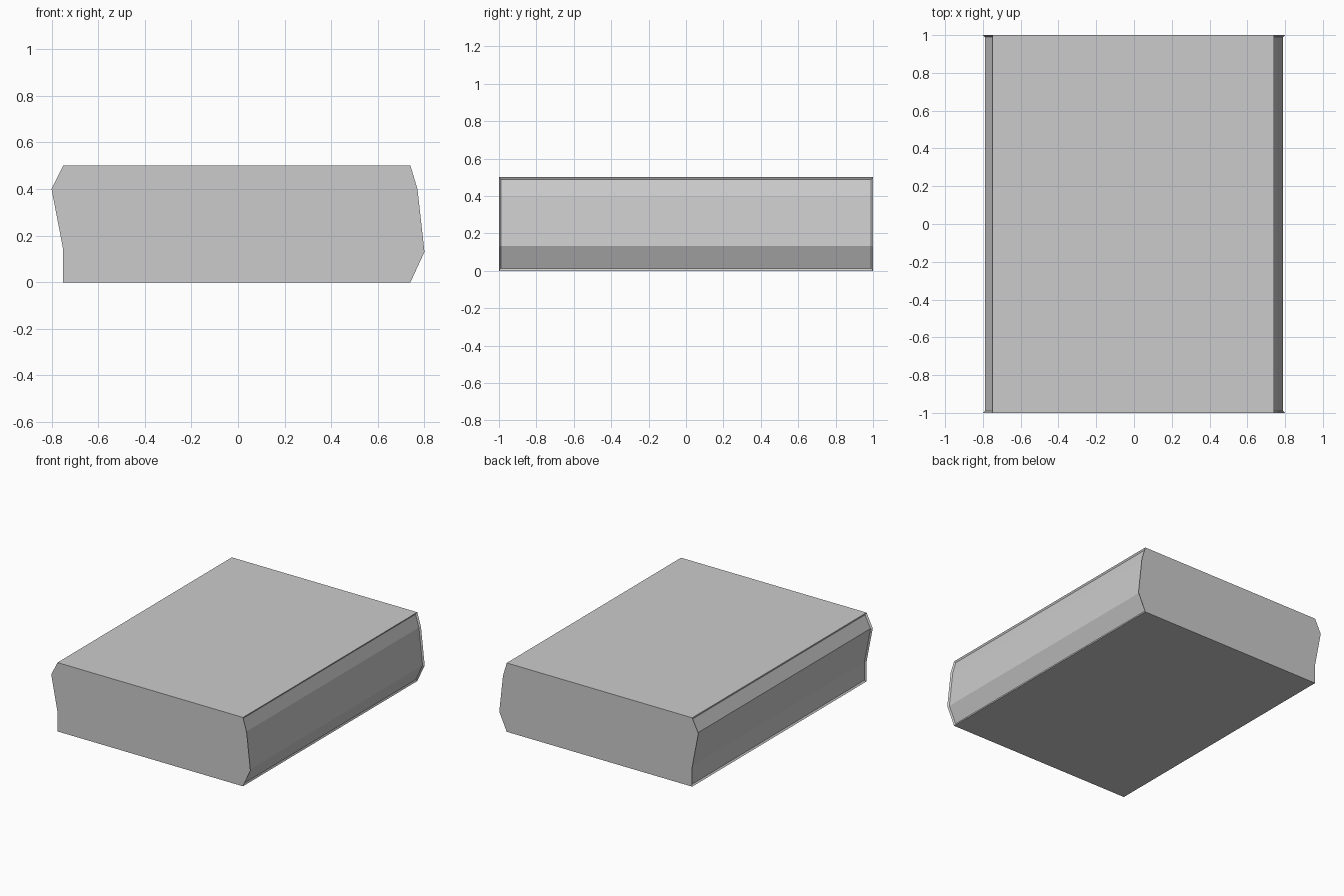
import bpy
import bmesh

if "Cube" in bpy.data.objects:
    bpy.data.objects.remove(bpy.data.objects["Cube"])

# End profile (x, z): kinked left side, bulging right side
LEFT = [(-0.75, 0.5), (-0.80, 0.4), (-0.75, 0.14), (-0.75, 0.0)]
RIGHT = [(0.74, 0.0), (0.80, 0.13), (0.77, 0.4), (0.74, 0.5)]

bm = bmesh.new()

# Solid slab: profile extruded front to back
front = bm.faces.new([bm.verts.new((x, -1, z)) for x, z in LEFT + RIGHT])
ext = bmesh.ops.extrude_face_region(bm, geom=[front], use_keep_orig=True)
back_verts = [g for g in ext["geom"] if isinstance(g, bmesh.types.BMVert)]
bmesh.ops.translate(bm, verts=back_verts, vec=(0, 2, 0))
bmesh.ops.recalc_face_normals(bm, faces=bm.faces[:])
bm.normal_update()

# Recess each long side slightly, leaving a thin lip all round
sides = [[f for f in bm.faces
          if abs(f.normal.x) > 0.3 and f.calc_center_median().x * s > 0]
         for s in (-1, 1)]
for faces in sides:
    bmesh.ops.inset_region(bm, faces=faces, thickness=0.01, depth=-0.01,
                           use_boundary=True, use_even_offset=True)

mesh = bpy.data.meshes.new("slab_body")
bm.to_mesh(mesh)
bm.free()
slab = bpy.data.objects.new("slab_body", mesh)
bpy.context.collection.objects.link(slab)
